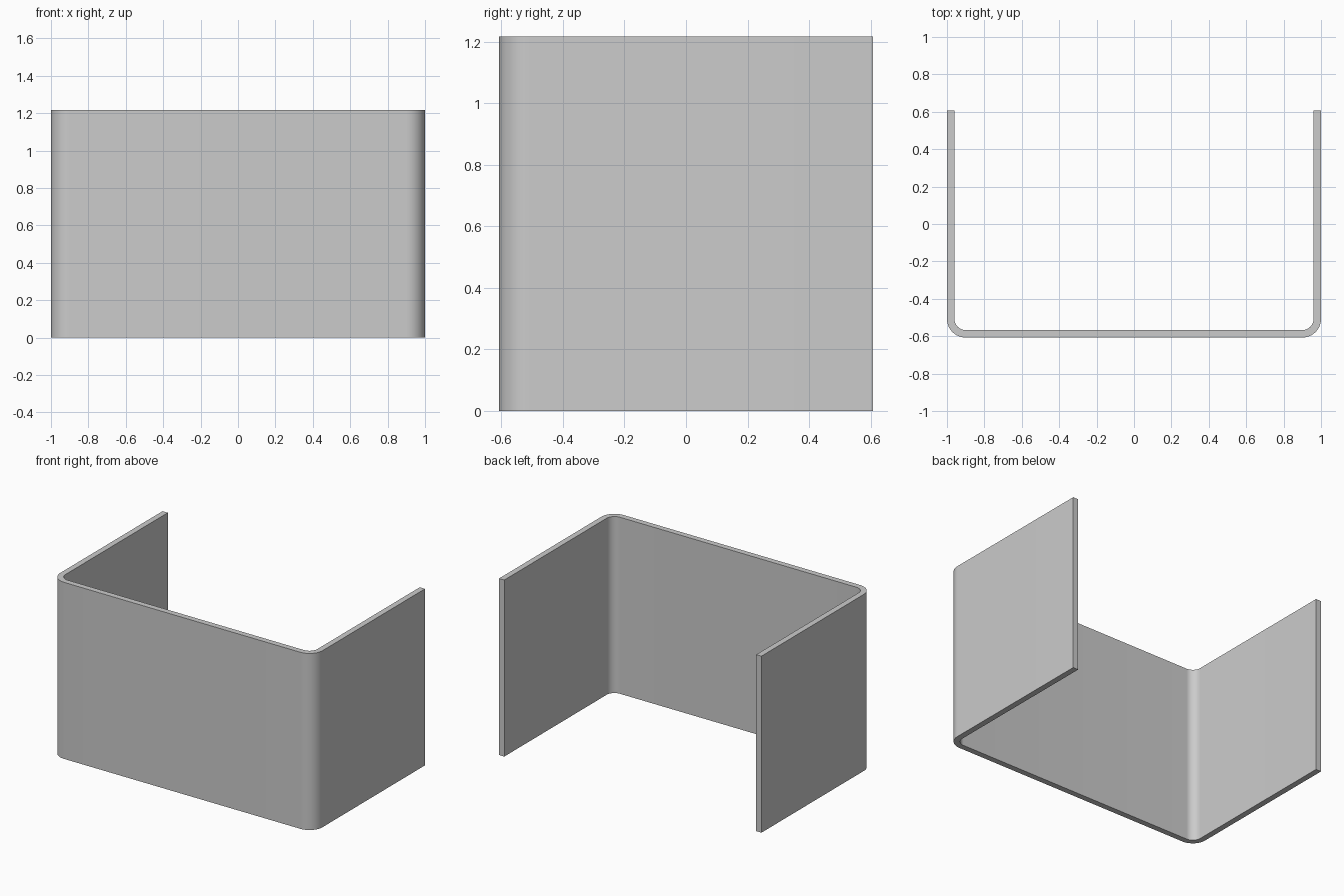
import bpy, bmesh, math

if "Cube" in bpy.data.objects:
    bpy.data.objects.remove(bpy.data.objects["Cube"])

W, D, H = 1.0, 0.607, 1.216      # half width, half depth, height
T, R, SEG = 0.04, 0.1, 16        # wall thickness, outer bend radius, bend segments


def u_path(offset):
    """Open U outline, moved inwards by offset, from back left to back right."""
    cx, cy, r = W - R, -D + R, R - offset
    right = [(cx + r * math.cos(a), cy + r * math.sin(a))
             for a in (-math.pi / 2 + math.pi / 2 * i / SEG for i in range(SEG + 1))]
    right.append((W - offset, D))
    left = [(-x, y) for x, y in reversed(right)]
    return left + right


# Bent sheet channel: closed U profile extruded upwards
bm = bmesh.new()
outer = [bm.verts.new((x, y, 0)) for x, y in u_path(0)]
inner = [bm.verts.new((x, y, 0)) for x, y in u_path(T)]
for i in range(len(outer) - 1):
    bm.faces.new((outer[i], outer[i + 1], inner[i + 1], inner[i]))
ext = bmesh.ops.extrude_face_region(bm, geom=bm.faces[:])
top = [g for g in ext["geom"] if isinstance(g, bmesh.types.BMVert)]
bmesh.ops.translate(bm, verts=top, vec=(0, 0, H))
bmesh.ops.recalc_face_normals(bm, faces=bm.faces[:])

mesh = bpy.data.meshes.new("u_channel")
bm.to_mesh(mesh)
bm.free()
channel = bpy.data.objects.new("u_channel", mesh)
bpy.context.collection.objects.link(channel)

# Smooth bends, crisp sheet edges
bpy.context.view_layer.objects.active = channel
channel.select_set(True)
bpy.ops.object.shade_smooth_by_angle(angle=math.radians(30))
